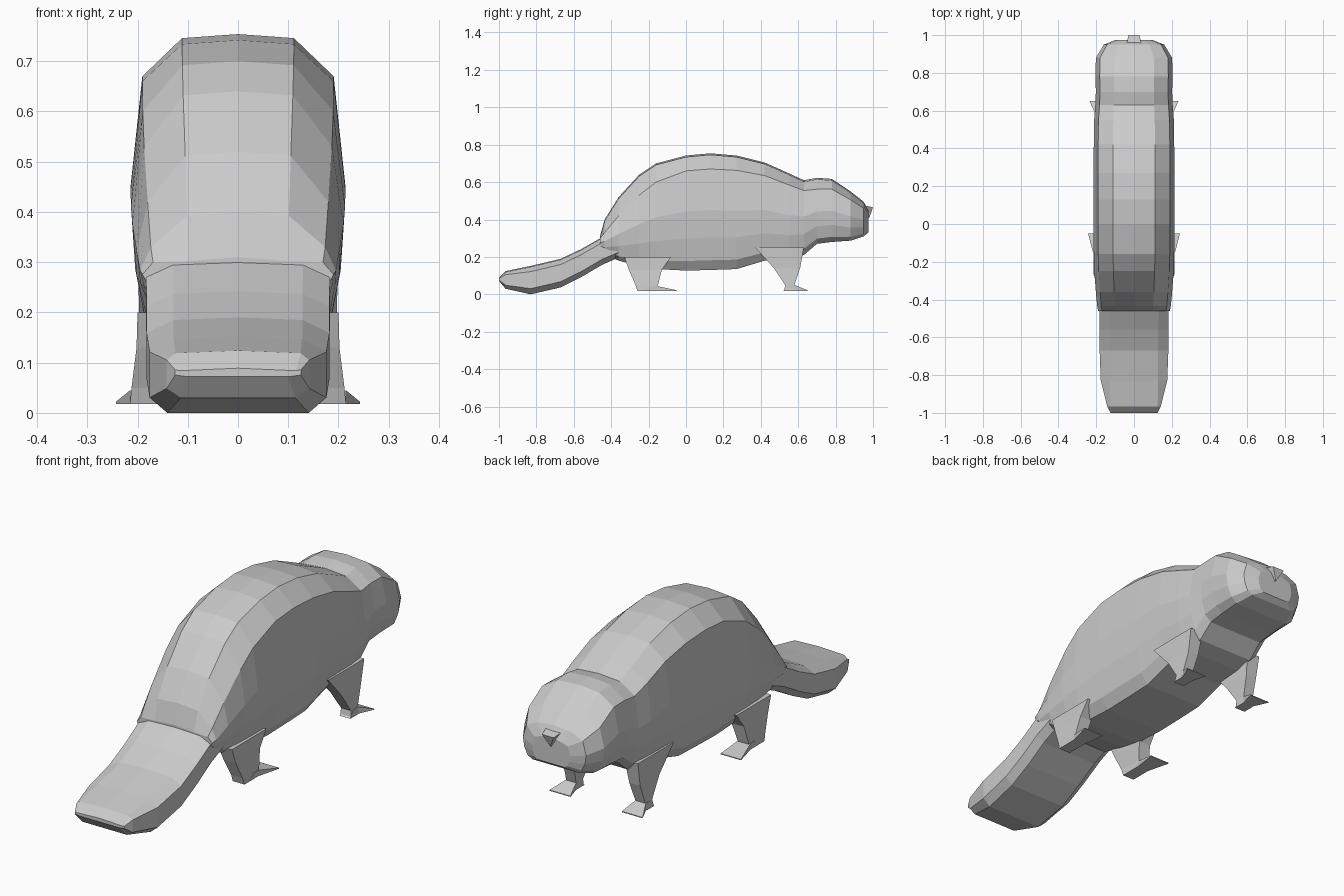
import bpy
import bmesh


def loft(name, rings):
    """Skin closed rings of equal length and cap both ends."""
    bm = bmesh.new()
    rows = [[bm.verts.new(p) for p in r] for r in rings]
    n = len(rows[0])
    for a, b in zip(rows, rows[1:]):
        for i in range(n):
            j = (i + 1) % n
            bm.faces.new((a[i], a[j], b[j], b[i]))
    bm.faces.new(rows[0])
    bm.faces.new(rows[-1][::-1])
    bmesh.ops.recalc_face_normals(bm, faces=bm.faces)
    mesh = bpy.data.meshes.new(name)
    bm.to_mesh(mesh)
    bm.free()
    obj = bpy.data.objects.new(name, mesh)
    bpy.context.collection.objects.link(obj)
    return obj


def mirrored_ring(y, half):
    """Full ring from a right-hand half whose first and last points lie on x = 0."""
    return [(x, y, z) for x, z in half] + [(-x, y, z) for x, z in half[-2:0:-1]]


# Body and head: y, top, ridge, bottom, half width
body = [
    (-0.46, 0.31, 0.30, 0.24, 0.190), (-0.435, 0.40, 0.33, 0.215, 0.195),
    (-0.36, 0.52, 0.42, 0.18, 0.202), (-0.25, 0.64, 0.53, 0.15, 0.210),
    (-0.16, 0.70, 0.60, 0.135, 0.213), (0.0, 0.742, 0.66, 0.127, 0.214),
    (0.13, 0.754, 0.67, 0.13, 0.214), (0.27, 0.742, 0.663, 0.135, 0.214),
    (0.42, 0.705, 0.635, 0.18, 0.213), (0.55, 0.647, 0.585, 0.19, 0.211),
    (0.63, 0.61, 0.555, 0.21, 0.205), (0.70, 0.623, 0.562, 0.27, 0.202),
    (0.78, 0.617, 0.562, 0.28, 0.204), (0.88, 0.55, 0.505, 0.287, 0.202),
    (0.95, 0.495, 0.46, 0.31, 0.160), (0.975, 0.45, 0.43, 0.33, 0.095),
]
rings = []
for y, top, ridge, bot, w in body:
    low = bot + 0.16 * (ridge - bot) * 0.6
    h = ridge - low
    rings.append(mirrored_ring(y, [
        (0, top), (0.52 * w, top - 0.008), (0.89 * w, ridge), (w, low + 0.55 * h),
        (0.96 * w, low + 0.25 * h), (0.86 * w, low), (0.70 * w, bot), (0, bot)]))
loft("body", rings)

# Tail: y, top, bottom, flat half width, edge half width
tail = [
    (-0.36, 0.34, 0.20, 0.13, 0.183), (-0.45, 0.308, 0.16, 0.13, 0.183),
    (-0.56, 0.245, 0.095, 0.128, 0.182), (-0.67, 0.193, 0.04, 0.128, 0.182),
    (-0.83, 0.155, 0.003, 0.128, 0.176), (-0.965, 0.127, 0.033, 0.125, 0.142),
    (-1.0, 0.092, 0.075, 0.115, 0.125),
]
rings = []
for y, top, bot, f, e in tail:
    h = top - bot
    rings.append(mirrored_ring(y, [
        (0, top), (f, top - 0.005), (e, top - 0.2 * h),
        (e, bot + 0.2 * h), (0.8 * e, bot), (0, bot)]))
loft("tail", rings).location.z = -0.003


# Legs and feet: rings of four corners (y back, y front, x inner, x outer, z)
def leg(name, levels, foot):
    for side, label in ((1, "right"), (-1, "left")):
        loft(f"{name}_leg_{label}", [
            [(side * xi, yb, z), (side * xo, yb, z), (side * xo, yf, z), (side * xi, yf, z)]
            for yb, yf, xi, xo, z in levels])
        heel, toe, xi, xo, ti, to, height = foot
        loft(f"{name}_foot_{label}", [
            [(side * xi, heel, 0.018), (side * xo, heel, 0.018),
             (side * xo, heel + 0.03, height), (side * xi, heel + 0.03, height)],
            [(side * xi, heel + 0.06, 0.018), (side * xo, heel + 0.06, 0.018),
             (side * xo, heel + 0.06, height), (side * xi, heel + 0.06, height)],
            [(side * ti, toe, 0.018), (side * to, toe, 0.018),
             (side * to, toe, 0.022), (side * ti, toe, 0.022)]])


leg("front", [(0.37, 0.63, 0.13, 0.198, 0.25), (0.47, 0.61, 0.14, 0.195, 0.14),
              (0.53, 0.58, 0.15, 0.20, 0.05), (0.525, 0.575, 0.15, 0.205, 0.018)],
    (0.52, 0.65, 0.15, 0.203, 0.13, 0.235, 0.05))
leg("rear", [(-0.33, -0.08, 0.13, 0.20, 0.20), (-0.305, -0.13, 0.14, 0.202, 0.13),
             (-0.27, -0.15, 0.155, 0.212, 0.05), (-0.26, -0.16, 0.155, 0.215, 0.018)],
    (-0.22, -0.05, 0.155, 0.215, 0.14, 0.243, 0.045))

# Nose: small inverted wedge
loft("nose", [[(-0.038, y, 0.475), (0.038, y, 0.475), (0, y - 0.012, 0.39)] if y < 0.98 else
              [(-0.03, y, 0.465), (0.03, y, 0.465), (0, y - 0.02, 0.41)] for y in (0.955, 1.0)])
